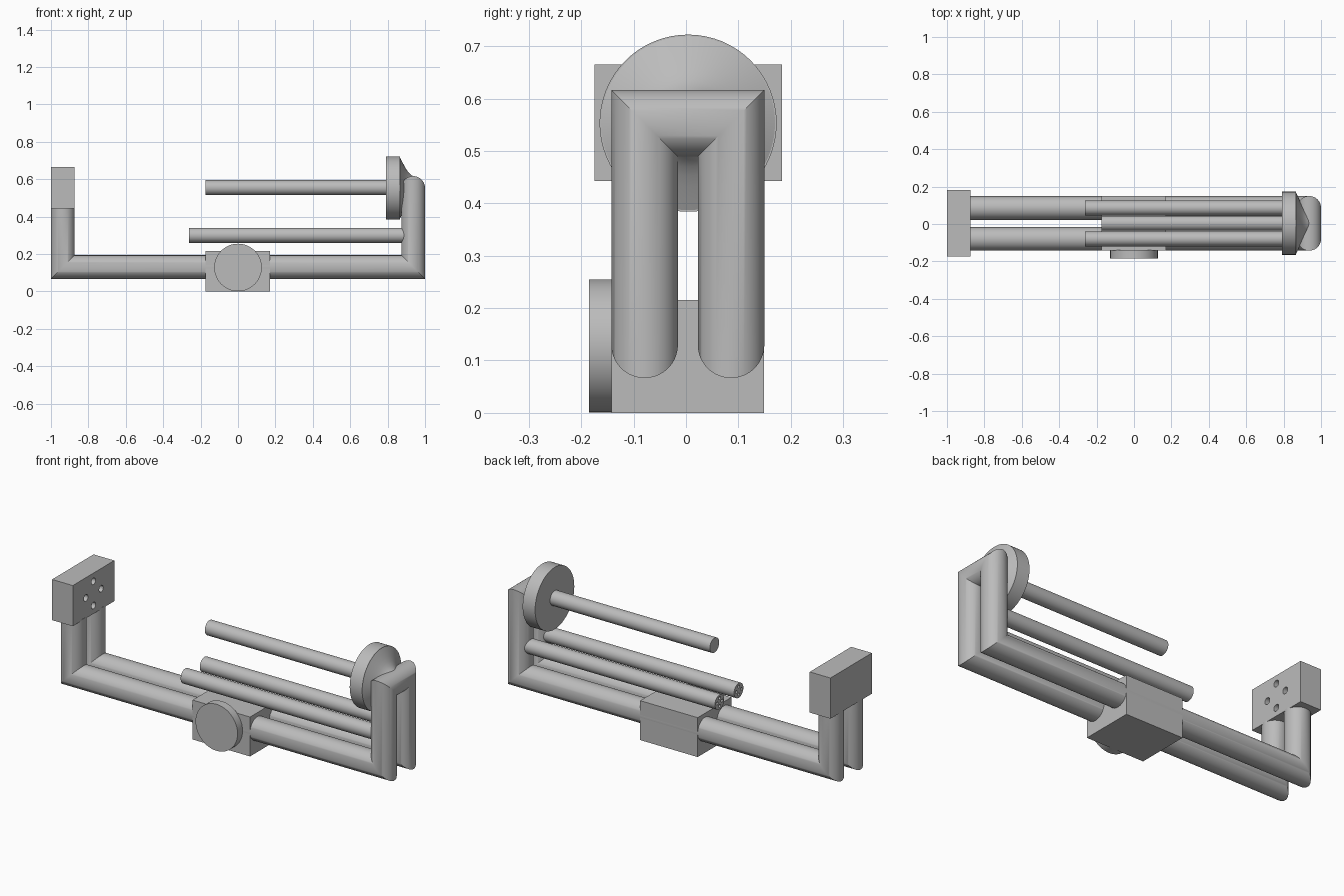
import bpy, bmesh, math
from mathutils import Vector

cube = bpy.data.objects.get("Cube")
if cube:
    bpy.data.objects.remove(cube, do_unlink=True)

SEG = 64
RAIL_Y = (-0.079, 0.086)
MID_Y = 0.004

grey = bpy.data.materials.new("satin grey")
grey.use_nodes = True
grey.diffuse_color = (0.5, 0.5, 0.5, 1)
grey.node_tree.nodes["Principled BSDF"].inputs["Base Color"].default_value = (0.5, 0.5, 0.5, 1)


def finish(name, bm):
    bmesh.ops.recalc_face_normals(bm, faces=bm.faces)
    mesh = bpy.data.meshes.new(name)
    bm.to_mesh(mesh)
    bm.free()
    mesh.materials.append(grey)
    obj = bpy.data.objects.new(name, mesh)
    bpy.context.collection.objects.link(obj)
    return obj


def activate(obj):
    bpy.ops.object.select_all(action='DESELECT')
    obj.select_set(True)
    bpy.context.view_layer.objects.active = obj


def smooth(obj):
    activate(obj)
    bpy.ops.object.shade_smooth_by_angle(angle=math.radians(30))


def skin(bm, rings):
    """Bridge consecutive rings and cap both ends."""
    for a, b in zip(rings, rings[1:]):
        for i in range(len(a)):
            j = (i + 1) % len(a)
            bm.faces.new((a[i], a[j], b[j], b[i]))
    bm.faces.new(rings[0])
    bm.faces.new(rings[-1])


def turned(bm, profile, centre, axis='x', seg=SEG):
    """Solid of revolution; profile holds (position along axis, radius)."""
    rings = []
    for t, r in profile:
        ring = []
        for i in range(seg):
            a = math.tau * i / seg
            u, v = r * math.cos(a), r * math.sin(a)
            co = (t, centre[0] + u, centre[1] + v) if axis == 'x' else (centre[0] + u, t, centre[1] + v)
            ring.append(bm.verts.new(co))
        rings.append(ring)
    skin(bm, rings)


def turned_part(name, profile, centre, axis='x'):
    bm = bmesh.new()
    turned(bm, profile, centre, axis)
    return finish(name, bm)


def box(name, low, high):
    bm = bmesh.new()
    bmesh.ops.create_cube(bm, size=1)
    for v in bm.verts:
        v.co = [(l + h) / 2 + c * (h - l) for l, h, c in zip(low, high, v.co)]
    return finish(name, bm)


def mitred_pipe(name, path, radius):
    """Round tube with sharp mitred corners."""
    bm = bmesh.new()
    pts = [Vector(p) for p in path]
    dirs = [(b - a).normalized() for a, b in zip(pts, pts[1:])]
    side = Vector((0, 1, 0))
    other = dirs[0].cross(side)
    coords = [pts[0] + radius * (side * math.cos(math.tau * i / SEG) + other * math.sin(math.tau * i / SEG))
              for i in range(SEG)]
    rings = [[bm.verts.new(c) for c in coords]]
    for k, d in enumerate(dirs):
        end = pts[k + 1]
        normal = d + dirs[min(k + 1, len(dirs) - 1)]
        coords = [c + d * ((end - c).dot(normal) / d.dot(normal)) for c in coords]
        rings.append([bm.verts.new(c) for c in coords])
    skin(bm, rings)
    return finish(name, bm)


def drill(obj, x0, x1, centre, spread, radius):
    """Four blind holes in a diamond pattern, along x."""
    bm = bmesh.new()
    for dy, dz in ((1, 0), (-1, 0), (0, 1), (0, -1)):
        turned(bm, ((x0, radius), (x1, radius)),
               (centre[0] + dy * spread, centre[1] + dz * spread), seg=24)
    cutter = finish("hole_cutter", bm)
    cutter.hide_render = True
    mod = obj.modifiers.new("holes", 'BOOLEAN')
    mod.operation = 'DIFFERENCE'
    mod.solver = 'EXACT'
    mod.object = cutter
    activate(obj)
    bpy.ops.object.modifier_apply(modifier=mod.name)
    bpy.data.objects.remove(cutter, do_unlink=True)


# Continuous frame: two lower rails, uprights and the joining top bar
END, LOW, TOP = 0.9365, 0.13, 0.553
front, back = RAIL_Y
half = [(-END, 0.45), (-END, LOW), (END, LOW), (END, TOP)]
path = [(x, front, z) for x, z in half] + [(x, back, z) for x, z in reversed(half)]
smooth(mitred_pipe("tube_frame", path, 0.0635))

# Mounting block with holes on its inner face
block = box("mounting_block", (-1, -0.175, 0.443), (-0.875, 0.183, 0.665))
drill(block, -0.935, -0.85, (MID_Y, 0.554), 0.066, 0.018)
smooth(block)

# Sliding carriage and its round knob
box("carriage_block", (-0.175, -0.142, 0), (0.172, 0.149, 0.215))
smooth(turned_part("carriage_knob", ((-0.185, 0.127), (-0.14, 0.127)), (0, 0.128), 'y'))

# Pair of lower rods with small holes in their free ends
for label, y in zip(("front", "back"), RAIL_Y):
    rod = turned_part(label + "_lower_rod", ((-0.263, 0.04), (0.93, 0.04)), (y, 0.3))
    drill(rod, -0.3, -0.22, (y, 0.3), 0.021, 0.008)
    smooth(rod)

# Upper rod, disc and the flared neck that joins the disc to the top bar
smooth(turned_part("upper_rod", ((-0.175, 0.04), (0.8, 0.04)), (MID_Y, 0.555)))
smooth(turned_part("end_disc", ((0.79, 0.169), (0.865, 0.169)), (MID_Y, TOP)))
neck = ((0.864, 0.168), (0.875, 0.146), (0.888, 0.121), (0.9, 0.1),
        (0.912, 0.083), (0.925, 0.07), (0.94, 0.06))
smooth(turned_part("disc_neck", neck, (MID_Y, TOP)))
